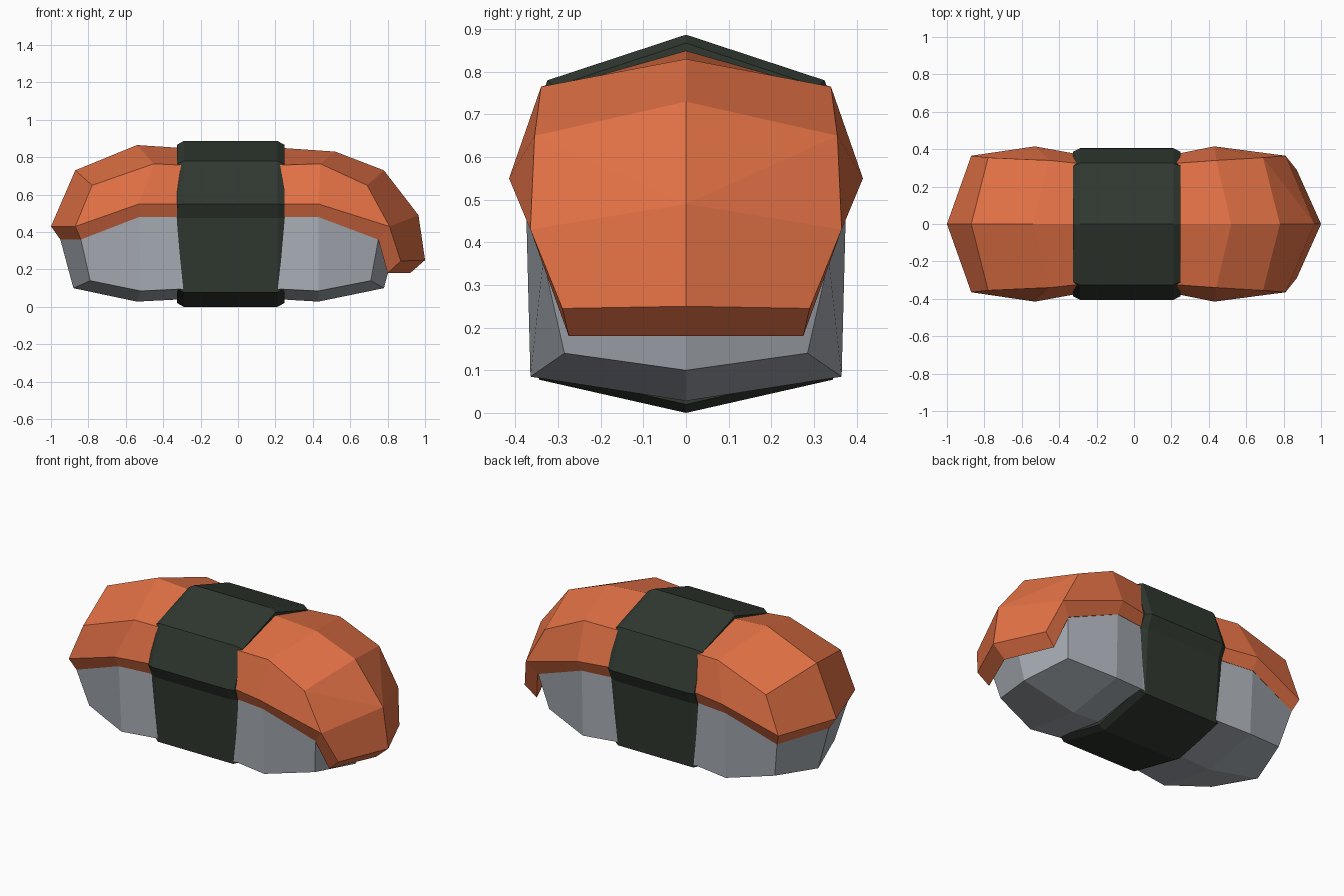
import bpy, bmesh

if "Cube" in bpy.data.objects:
    bpy.data.objects.remove(bpy.data.objects["Cube"])


def material(name, color):
    m = bpy.data.materials.new(name)
    m.diffuse_color = (*color, 1)
    m.use_nodes = True
    m.node_tree.nodes["Principled BSDF"].inputs["Base Color"].default_value = m.diffuse_color
    return m


def loft(name, stations, mat):
    """Skin half sections (inner centre to ridge), mirror over y, merge the seam."""
    bm = bmesh.new()
    for side in (1, -1):
        grid = [[bm.verts.new((x, y * side, z)) for x, y, z in s] for s in stations]
        for a, b in zip(grid, grid[1:]):
            for i in range(len(a) - 1):
                bm.faces.new((a[i], a[i + 1], b[i + 1], b[i]))
    bmesh.ops.remove_doubles(bm, verts=bm.verts, dist=0.0005)
    bmesh.ops.dissolve_degenerate(bm, dist=0.0005, edges=bm.edges)
    bmesh.ops.recalc_face_normals(bm, faces=bm.faces)
    me = bpy.data.meshes.new(name)
    bm.to_mesh(me)
    bm.free()
    me.materials.append(mat)
    ob = bpy.data.objects.new(name, me)
    bpy.context.collection.objects.link(ob)
    return ob


salmon = material("salmon orange", (0.76, 0.165, 0.06))
rice = material("rice grey", (0.40, 0.43, 0.47))
nori = material("seaweed green", (0.030, 0.040, 0.030))

# Rice block: bottom centre, bottom side, upper side, top centre
b0, t0 = (-.88, 0, .10), (-.95, 0, .36)
b1, t1 = (.78, 0, .10), (.85, 0, .36)
loft("rice_block", [
    (b0, b0, t0, t0),
    (b0, (-.79, .285, .14), (-.84, .335, .36), t0),
    ((-.54, 0, .028), (-.52, .365, .085), (-.53, .375, .48), (-.53, 0, .52)),
    ((-.31, 0, .04), (-.31, .345, .095), (-.31, .35, .48), (-.31, 0, .52)),
    ((.23, 0, .04), (.23, .345, .095), (.23, .35, .48), (.23, 0, .52)),
    ((.43, 0, .028), (.43, .365, .085), (.43, .375, .48), (.43, 0, .52)),
    (b1, (.71, .285, .14), (.75, .335, .36), t1),
    (b1, b1, t1, t1),
], rice)

# Fish slice: inner centre, lower edge, widest edge, upper edge, ridge
tip, r0 = (-1, 0, .43), (-.87, 0, .73)
knee, end, hem = (.965, 0, .49), (1, 0, .25), (.92, 0, .18)
low, wide = (.75, .34, .36), (.81, .365, .43)
loft("fish_slice", [
    (t0, t0, tip, r0, r0),
    (t0, (-.84, .335, .36), (-.87, .365, .43), (-.78, .355, .65), r0),
    ((-.53, 0, .46), (-.53, .377, .48), (-.53, .415, .55), (-.45, .34, .765), (-.54, 0, .865)),
    ((-.31, 0, .46), (-.31, .352, .48), (-.31, .375, .55), (-.31, .325, .758), (-.31, 0, .85)),
    ((.23, 0, .46), (.23, .352, .48), (.23, .375, .55), (.23, .325, .758), (.23, 0, .85)),
    ((.43, 0, .46), (.43, .377, .48), (.43, .415, .55), (.44, .34, .765), (.52, 0, .83)),
    (t1, low, wide, (.69, .355, .65), (.78, 0, .73)),
    (t1, low, wide, knee, knee),
    (hem, (.80, .275, .18), (.87, .29, .245), end, end),
    (hem, hem, end, end, end),
], salmon)

# Seaweed band: one section swept along x with chamfered rims
section = [(0, 0), (.345, .078), (.37, .475), (.405, .55), (.325, .78), (0, .887)]


def ring(x, scale):
    return [(x, y * scale, .445 + (z - .445) * scale) for y, z in section]


loft("seaweed_band", [ring(-.325, .90), ring(-.325, .955), ring(-.29, 1),
                      ring(.21, 1), ring(.248, .955), ring(.248, .90)], nori)
